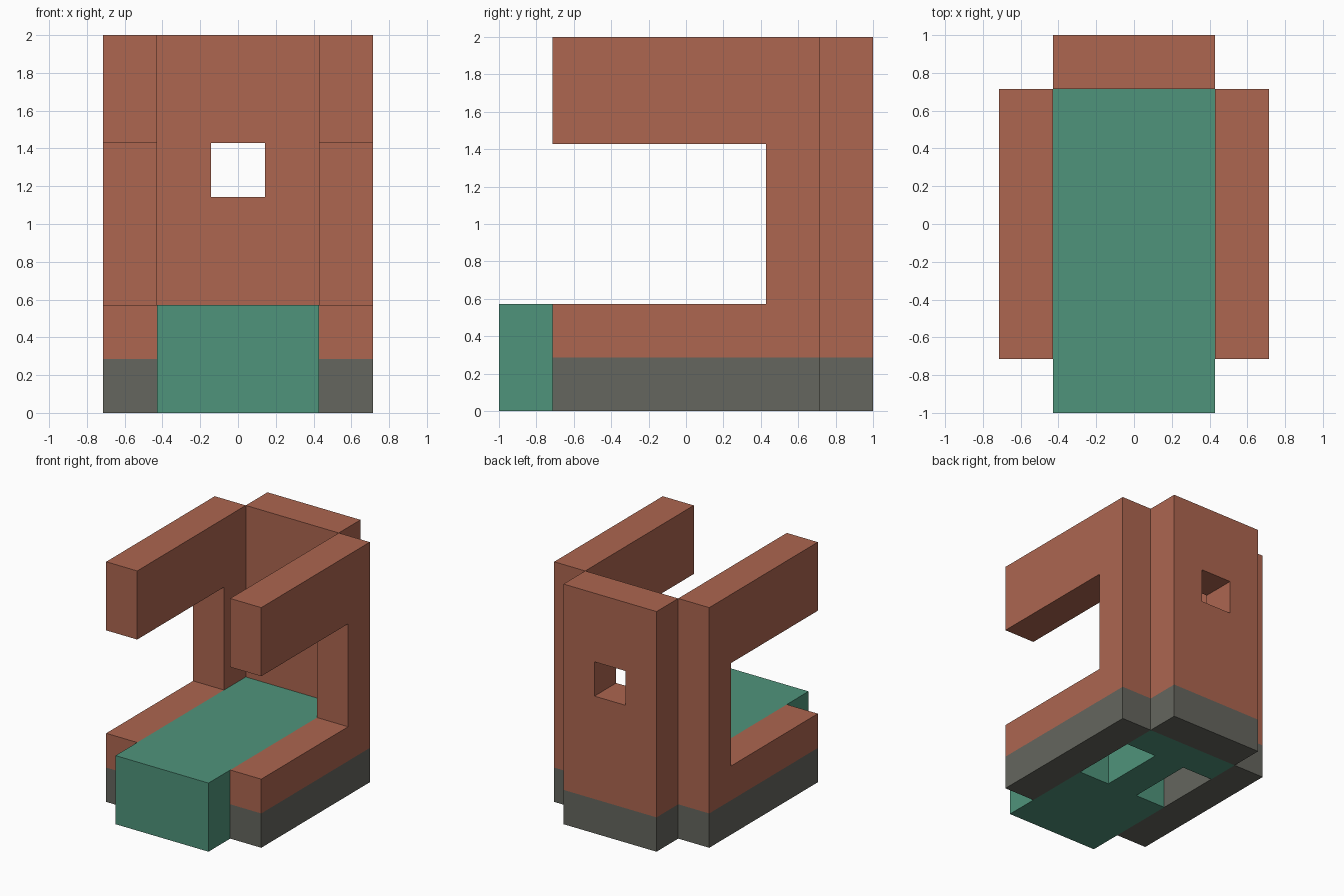
import bpy
import bmesh

U = 2 / 7  # one block of the building grid; the model is 5 x 7 x 7 blocks

cube = bpy.data.objects.get("Cube")
if cube:
    bpy.data.objects.remove(cube, do_unlink=True)


def make_material(name, srgb):
    linear = [((c / 255 + 0.055) / 1.055) ** 2.4 for c in srgb] + [1]
    mat = bpy.data.materials.new(name)
    mat.use_nodes = True
    mat.diffuse_color = linear
    mat.node_tree.nodes["Principled BSDF"].inputs["Base Color"].default_value = linear
    return mat


brick = make_material("brick brown", (173, 102, 80))
stone = make_material("stone grey", (101, 102, 94))
green = make_material("bed green", (79, 148, 123))


def extrude_profile(name, profile, x0, x1, materials):
    """Extrude a (y, z) outline, given in blocks, along x."""
    bm = bmesh.new()
    face = bm.faces.new([bm.verts.new((x0 * U, y * U, z * U)) for y, z in profile])
    ext = bmesh.ops.extrude_face_region(bm, geom=[face])
    verts = [v for v in ext["geom"] if isinstance(v, bmesh.types.BMVert)]
    bmesh.ops.translate(bm, verts=verts, vec=((x1 - x0) * U, 0, 0))
    bmesh.ops.recalc_face_normals(bm, faces=bm.faces)
    mesh = bpy.data.meshes.new(name)
    bm.to_mesh(mesh)
    bm.free()
    for mat in materials:
        mesh.materials.append(mat)
    obj = bpy.data.objects.new(name, mesh)
    bpy.context.collection.objects.link(obj)
    return obj


def rect(y0, y1, z0, z1):
    return [(y0, z0), (y1, z0), (y1, z1), (y0, z1)]


def cut(obj, profile, x0, x1):
    """Subtract a box from an object and remove the cutter."""
    cutter = extrude_profile("cutter", profile, x0, x1, [])
    cutter.hide_render = True
    mod = obj.modifiers.new("opening", 'BOOLEAN')
    mod.operation = 'DIFFERENCE'
    mod.solver = 'EXACT'
    mod.object = cutter
    bpy.context.view_layer.objects.active = obj
    bpy.ops.object.modifier_apply(modifier=mod.name)
    bpy.data.objects.remove(cutter, do_unlink=True)


def paint_base(obj):
    """Split the faces one block up and make the lower band stone."""
    bm = bmesh.new()
    bm.from_mesh(obj.data)
    bmesh.ops.bisect_plane(bm, geom=bm.verts[:] + bm.edges[:] + bm.faces[:],
                           plane_co=(0, 0, U), plane_no=(0, 0, 1))
    for f in bm.faces:
        f.material_index = int(f.calc_center_median().z < U)
    bm.to_mesh(obj.data)
    bm.free()


# C-shaped side walls: low rail, rear post and thick overhead arm
side_profile = [(-2.5, 0), (2.5, 0), (2.5, 7), (-2.5, 7),
                (-2.5, 5), (1.5, 5), (1.5, 2), (-2.5, 2)]
for side, x in (("right", -2.5), ("left", 1.5)):
    paint_base(extrude_profile(side + "_wall", side_profile, x, x + 1, [brick, stone]))

# Back wall with a square window
back = extrude_profile("back_wall", rect(2.5, 3.5, 0, 7), -1.5, 1.5, [brick, stone])
cut(back, rect(2, 4, 4, 5), -0.5, 0.5)
paint_base(back)

# Long platform with two recesses underneath, open to the side walls
platform = extrude_profile("platform", rect(-3.5, 2.5, 0, 2), -1.5, 1.5, [green])
for x in (-2, 0.5):
    cut(platform, rect(-0.5, 1.5, -1, 1), x, x + 1.5)
